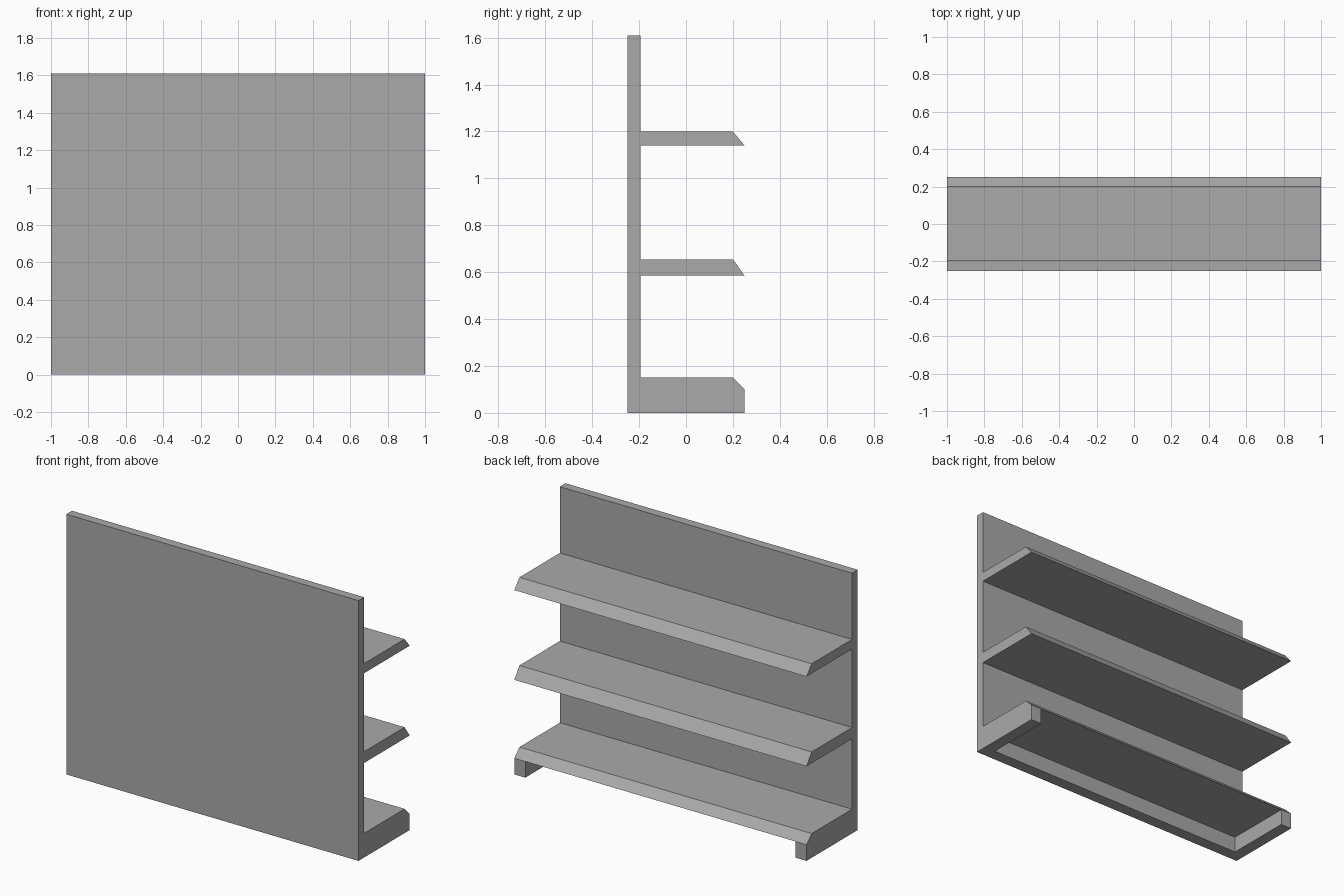
import bpy
import bmesh
from mathutils import Vector

if "Cube" in bpy.data.objects:
    bpy.data.objects.remove(bpy.data.objects["Cube"], do_unlink=True)

grey = bpy.data.materials.new("shelf grey")
grey.use_nodes = True
COLOUR = (0.4, 0.4, 0.4, 1)
grey.diffuse_color = COLOUR
grey.node_tree.nodes["Principled BSDF"].inputs["Base Color"].default_value = COLOUR

HALF = 1.0        # half length of the unit
BACK = -0.25      # rear plane of the panel
FACE = -0.195     # shelf side of the panel
LIP = 0.25        # outer edge of the shelves
CHAMFER = 0.2     # where the sloped edge begins
LEG = 0.075       # wall thickness of the base frame
BASE = 0.1        # height of the open space under the base


def extrude(name, points, offset):
    """Extrude a closed outline of 3D points along an offset vector."""
    bm = bmesh.new()
    face = bm.faces.new([bm.verts.new(p) for p in points])
    result = bmesh.ops.extrude_face_region(bm, geom=[face])
    moved = [v for v in result["geom"] if isinstance(v, bmesh.types.BMVert)]
    bmesh.ops.translate(bm, verts=moved, vec=Vector(offset))
    bmesh.ops.recalc_face_normals(bm, faces=bm.faces)
    mesh = bpy.data.meshes.new(name)
    bm.to_mesh(mesh)
    bm.free()
    mesh.materials.append(grey)
    obj = bpy.data.objects.new(name, mesh)
    bpy.context.collection.objects.link(obj)
    return obj


def along_length(name, outline):
    """Sweep a side outline (y, z) over the full length."""
    return extrude(name, [(-HALF, y, z) for y, z in outline], (2 * HALF, 0, 0))


def shelf(name, bottom, top):
    along_length(name, [(FACE, bottom), (LIP, bottom), (CHAMFER, top), (FACE, top)])


# Upright panel
along_length("back_panel", [(BACK, 0), (FACE, 0), (FACE, 1.61), (BACK, 1.61)])

# Shelves with a sloped edge
shelf("base_shelf", BASE, 0.15)
shelf("middle_shelf", 0.585, 0.655)
shelf("top_shelf", 1.14, 1.2)

# U-shaped frame under the base shelf, open along the lip side
inner = HALF - LEG
rail = BACK + LEG
left_side = [(inner, rail), (inner, LIP), (HALF, LIP), (HALF, FACE)]
right_side = [(-x, y) for x, y in reversed(left_side)]
extrude("base_frame", [(x, y, 0) for x, y in left_side + right_side], (0, 0, BASE))
